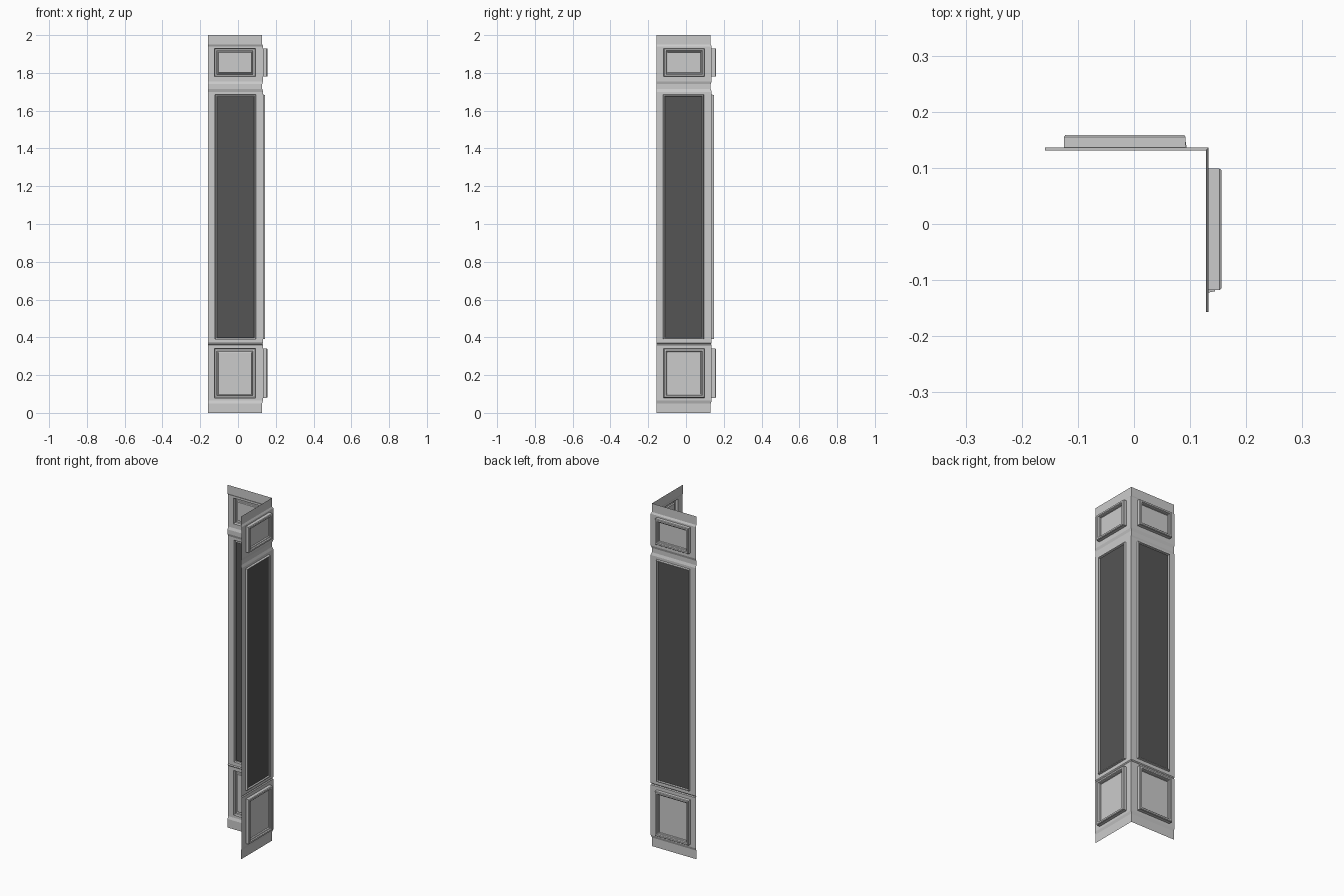
import bpy

if "Cube" in bpy.data.objects:
    bpy.data.objects.remove(bpy.data.objects["Cube"])

dark = bpy.data.materials.new("dark_panel")
dark.diffuse_color = (0.09, 0.09, 0.09, 1)
dark.use_nodes = True
dark.node_tree.nodes["Principled BSDF"].inputs["Base Color"].default_value = dark.diffuse_color

# Height profile of the wall sheet: (z, distance out from the centre)
PROFILE = [(0, .128), (.05, .128), (.065, .133), (.08, .133), (.34, .133),
           (.36, .133), (.365, .129), (.37, .133), (.39, .133), (1.685, .133),
           (1.70, .133), (1.715, .128), (1.74, .128), (1.755, .133),
           (1.78, .133), (1.93, .133), (1.94, .133), (1.95, .128), (2, .128)]

# Moulding cross-sections: (inset from the outer edge, distance out)
BOX_MOULD = [(0, .133), (0, .152), (.003, .156), (.012, .156),
             (.015, .150), (.019, .148), (.021, .141)]
PANEL_MOULD = [(0, .133), (.002, .144), (.007, .144), (.010, .137)]


def make(name, wing, verts, faces, mat=None):
    """Map (u, z, out) to the back wing or the right wing, normals outward."""
    if wing == "back":
        pts = [(u, d + .003, z) for u, z, d in verts]
        faces = [f[::-1] for f in faces]
    else:
        pts = [(d, u, z) for u, z, d in verts]
    mesh = bpy.data.meshes.new(name)
    mesh.from_pydata(pts, [], faces)
    mesh.update()
    ob = bpy.data.objects.new(name, mesh)
    bpy.context.collection.objects.link(ob)
    if mat:
        mesh.materials.append(mat)
    return ob


def wall(name, wing, edge, holes):
    """Profiled sheet with openings and a mitred corner."""
    cols = sorted({edge} | {u for h in holes for u in h[:2]})
    n = len(cols) + 1
    corner = 0 if wing == "back" else .003
    verts = [(u, z, d) for z, d in PROFILE for u in cols + [d + corner]]
    faces = []
    for r in range(len(PROFILE) - 1):
        zc = (PROFILE[r][0] + PROFILE[r + 1][0]) / 2
        for c in range(n - 1):
            uc = (verts[c][0] + verts[c + 1][0]) / 2
            if any(a < uc < b and lo < zc < hi for a, b, lo, hi in holes):
                continue
            i = r * n + c
            faces.append((i, i + 1, i + n + 1, i + n))
    make(name, wing, verts, faces)


def moulding(name, wing, hole, section):
    """Mitred rectangular frame; returns the inner rectangle and its depth."""
    a, b, lo, hi = hole
    verts, faces = [], []
    for s, d in section:
        verts += [(a + s, lo + s, d), (b - s, lo + s, d),
                  (b - s, hi - s, d), (a + s, hi - s, d)]
    for k in range(len(section) - 1):
        for j in range(4):
            i, m = k * 4 + j, k * 4 + (j + 1) % 4
            faces.append((i, m, m + 4, i + 4))
    make(name, wing, verts, faces)
    return verts[-4:]


for wing, edge, (a, b) in (("back", -.159, (-.125, .092)),
                           ("right", -.157, (-.118, .099))):
    upper = (a, b, 1.78, 1.93)
    lower = (a, b, .08, .34)
    middle = (-.122, .094, .39, 1.685)
    wall(wing + "_wall", wing, edge, [upper, lower, middle])
    # Raised boxes at top and bottom, long dark panel between
    for part, hole, section, mat in (("upper", upper, BOX_MOULD, None),
                                     ("lower", lower, BOX_MOULD, None),
                                     ("middle", middle, PANEL_MOULD, dark)):
        inner = moulding(f"{wing}_{part}_moulding", wing, hole, section)
        make(f"{wing}_{part}_panel", wing, inner, [(0, 1, 2, 3)], mat)
